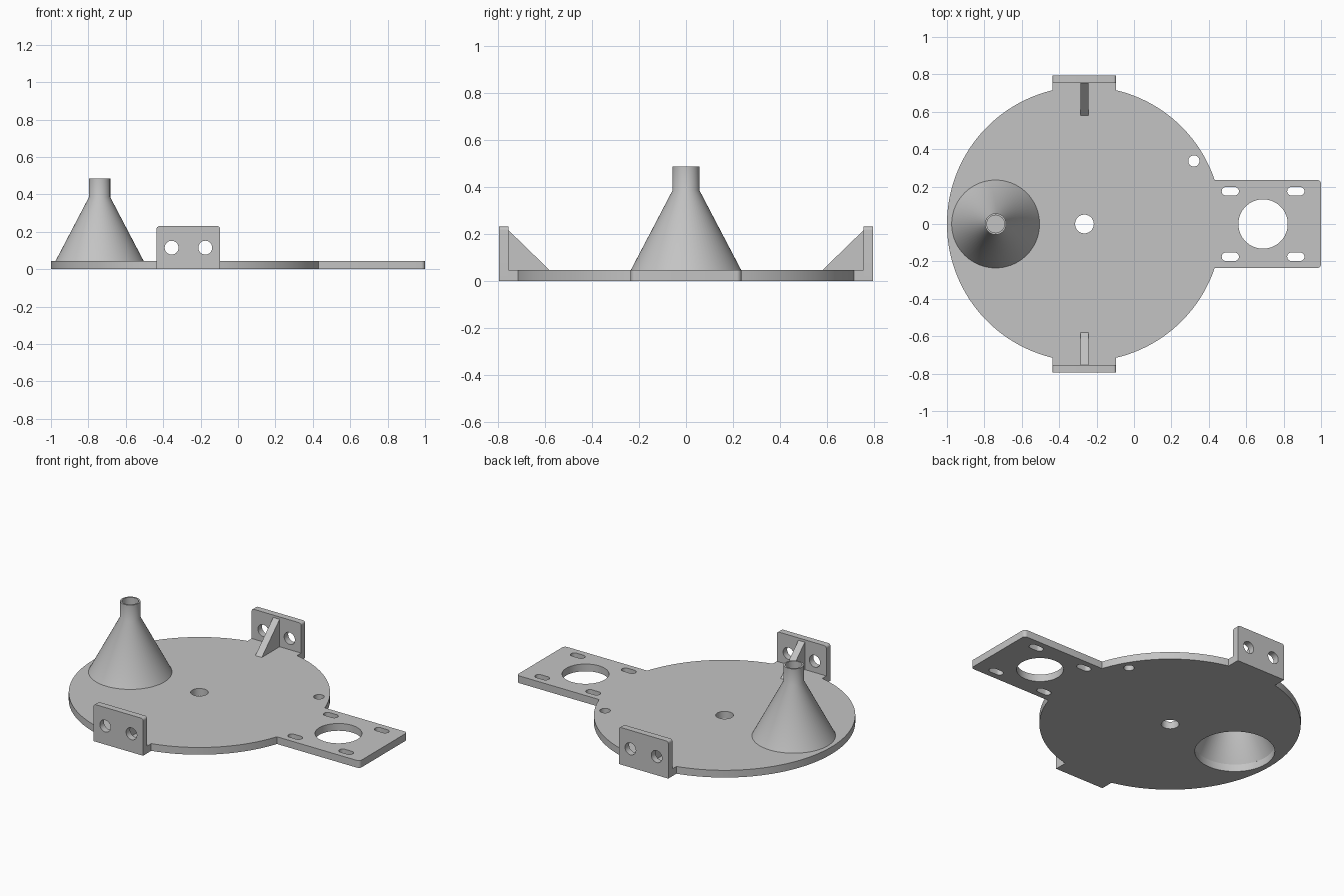
import bpy, bmesh
from math import sin, cos, pi, asin, acos, radians

cube = bpy.data.objects.get("Cube")
if cube:
    bpy.data.objects.remove(cube)

grey = bpy.data.materials.new("plain grey")
grey.use_nodes = True
grey.diffuse_color = (0.55, 0.55, 0.55, 1)
grey.node_tree.nodes["Principled BSDF"].inputs["Base Color"].default_value = grey.diffuse_color

DISC_X, DISC_R = -0.265, 0.735
PLATE = 0.045
TAB = 0.17          # half width of the bracket tabs
ARM = 0.235         # half width of the motor arm
CONE_X = -0.74


def arc(cx, cy, r, a0, a1, n):
    return [(cx + r * cos(a0 + (a1 - a0) * i / n), cy + r * sin(a0 + (a1 - a0) * i / n))
            for i in range(n + 1)]


def circle(cx, cy, r, n=48):
    return arc(cx, cy, r, 0, 2 * pi, n)[:-1]


def slot(cx, cy, length, width):
    r, d = width / 2, (length - width) / 2
    return arc(cx + d, cy, r, -pi / 2, pi / 2, 12) + arc(cx - d, cy, r, pi / 2, 1.5 * pi, 12)


def finish(bm, name):
    bmesh.ops.remove_doubles(bm, verts=bm.verts, dist=1e-5)
    bmesh.ops.recalc_face_normals(bm, faces=bm.faces)
    mesh = bpy.data.meshes.new(name)
    bm.to_mesh(mesh)
    bm.free()
    mesh.materials.append(grey)
    obj = bpy.data.objects.new(name, mesh)
    bpy.context.collection.objects.link(obj)
    bpy.ops.object.select_all(action='DESELECT')
    obj.select_set(True)
    bpy.context.view_layer.objects.active = obj
    bpy.ops.object.shade_smooth_by_angle(angle=radians(30))
    return obj


def extruded(name, loops, thickness, place):
    """Fill an outline with holes, thicken it, and map (u, v, w) through place."""
    curve = bpy.data.curves.new(name, 'CURVE')
    curve.dimensions, curve.fill_mode = '2D', 'BOTH'
    curve.extrude = thickness / 2
    for loop in loops:
        spline = curve.splines.new('POLY')
        spline.points.add(len(loop) - 1)
        for p, (u, v) in zip(spline.points, loop):
            p.co = (u, v, 0, 1)
        spline.use_cyclic_u = True
    temp = bpy.data.objects.new(name + " outline", curve)
    bpy.context.collection.objects.link(temp)
    bpy.context.view_layer.update()
    bm = bmesh.new()
    bm.from_mesh(temp.to_mesh())
    temp.to_mesh_clear()
    bpy.data.objects.remove(temp)
    bpy.data.curves.remove(curve)
    for v in bm.verts:
        v.co = place(v.co.x, v.co.y, v.co.z + thickness / 2)
    return finish(bm, name)


# Base plate: disc, bracket tabs and motor arm in one outline
a_arm, a_tab = asin(ARM / DISC_R), acos(TAB / DISC_R)
half = arc(0.98, ARM - 0.02, 0.02, 0, pi / 2, 6)
half += arc(DISC_X, 0, DISC_R, a_arm, a_tab, 40)
half += [(DISC_X + TAB, 0.755), (DISC_X - TAB, 0.755)]
half += arc(DISC_X, 0, DISC_R, pi - a_tab, pi, 56)
outline = half + [(x, -y) for x, y in reversed(half[:-1])]
holes = [circle(DISC_X, 0, 0.05), circle(0.32, 0.337, 0.03),
         circle(0.69, 0, 0.132, 64), circle(CONE_X, 0, 0.225, 64)]
holes += [slot(x, y, 0.092, 0.046) for x in (0.515, 0.865) for y in (-0.175, 0.175)]
extruded("base_plate", [outline] + holes, PLATE, lambda u, v, w: (u, v, w))

# Upright brackets with two screw holes and a triangular rib each
bracket = [(-TAB, 0), (TAB, 0)] + arc(TAB - 0.015, 0.215, 0.015, 0, pi / 2, 6)
bracket += arc(0.015 - TAB, 0.215, 0.015, pi / 2, pi, 6)
screws = [circle(x, 0.115, 0.037, 32) for x in (-0.09, 0.09)]
rib = [(0.58, PLATE), (0.755, PLATE), (0.755, 0.215)]
for label, s in (("front", -1), ("back", 1)):
    extruded(label + "_bracket", [bracket] + screws, 0.04,
             lambda u, v, w: (DISC_X + u, s * (0.755 + w), v))
    extruded(label + "_rib", [rib], 0.044,
             lambda u, v, w: (DISC_X - 0.022 + w, s * u, v))

# Hollow funnel: wall profile spun round its axis, with a thin web under the neck
profile = [(0.225, PLATE), (0.235, PLATE), (0.057, 0.385), (0.057, 0.485),
           (0.047, 0.485), (0.047, 0.385), (0.047, 0.375)]
bm = bmesh.new()
ring = [bm.verts.new((CONE_X + r, 0, z)) for r, z in profile]
edges = [bm.edges.new((ring[i], ring[(i + 1) % len(ring)])) for i in range(len(ring))]
bmesh.ops.spin(bm, geom=ring + edges, cent=(CONE_X, 0, 0), axis=(0, 0, 1),
               angle=2 * pi, steps=72)
finish(bm, "funnel")
bm = bmesh.new()
bmesh.ops.create_cone(bm, cap_ends=True, segments=48, radius1=0.047, radius2=0.047, depth=0.008)
bmesh.ops.translate(bm, verts=bm.verts, vec=(CONE_X, 0, 0.38))
finish(bm, "funnel_web")
